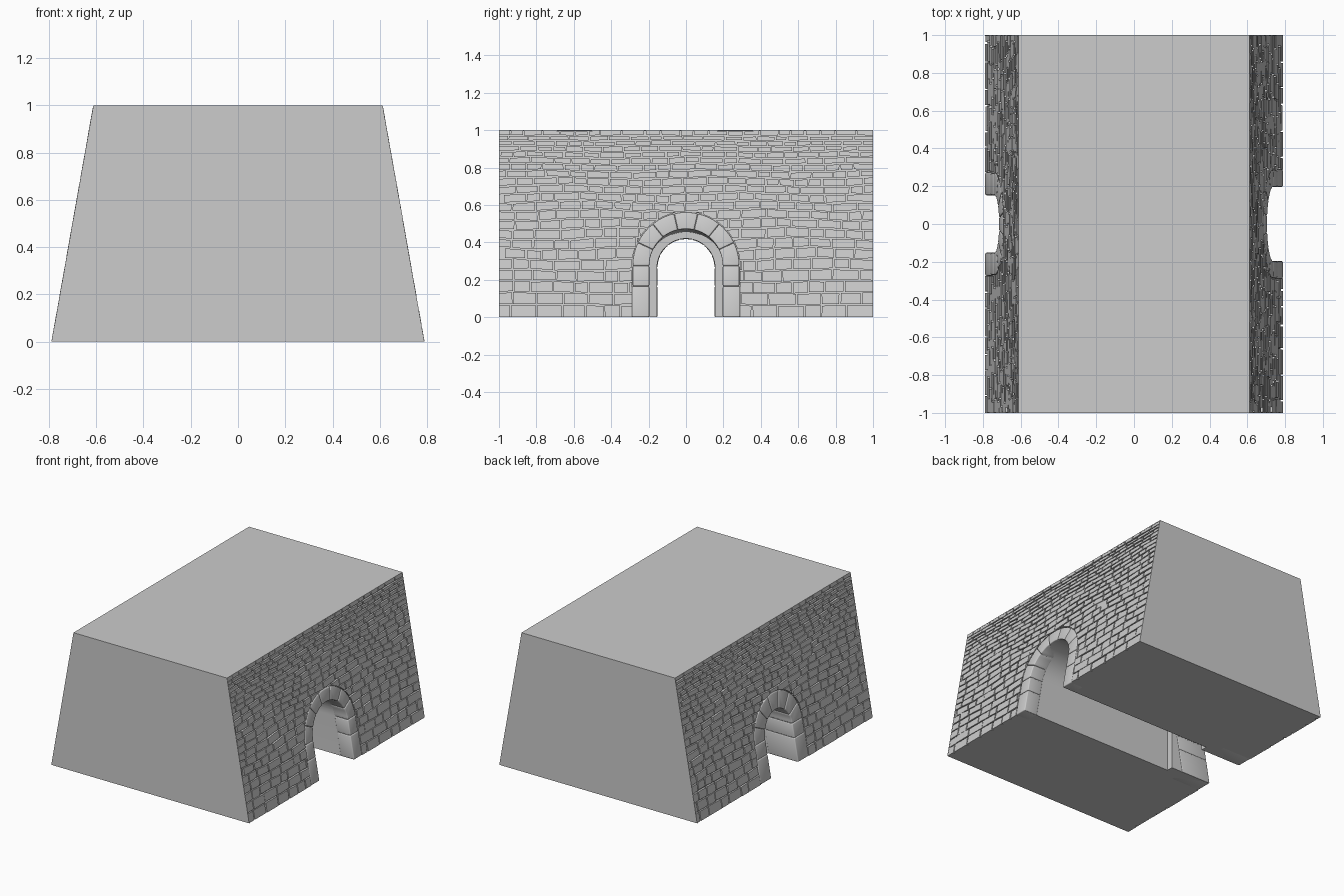
import bpy, bmesh, math, random
from math import sin, cos, pi

random.seed(4)
if "Cube" in bpy.data.objects:
    bpy.data.objects.remove(bpy.data.objects["Cube"])

BASE, SLOPE, INSET = 0.79, 0.177, 0.014
ROWS = 22
END, TOP = 0.996, 0.994

# The whole building is one plain grey
stone = bpy.data.materials.new("grey stone")
stone.use_nodes = True
stone.diffuse_color = (0.604, 0.604, 0.604, 1)
bsdf = stone.node_tree.nodes["Principled BSDF"]
bsdf.inputs["Base Color"].default_value = stone.diffuse_color


def face_x(side, depth=0.0):
    """x of the leaning wall at height z, pushed in by depth."""
    return lambda z: side * (BASE - SLOPE * z - depth)


def prism(bm, points, x_a, x_b, squash=1.0, spring=0.0):
    """Extrude a (y, z) outline between two x functions; squash lowers the
    first end above the spring line."""
    a = [bm.verts.new((x_a(z), y, spring + (z - spring) * squash
                       if z > spring else z)) for y, z in points]
    b = [bm.verts.new((x_b(z), y, z)) for y, z in points]
    bm.faces.new(a)
    bm.faces.new(b[::-1])
    for i in range(len(a)):
        j = (i + 1) % len(a)
        bm.faces.new((a[i], b[i], b[j], a[j]))


def box(y0, y1, z0, z1):
    return [(y0, z0), (y1, z0), (y1, z1), (y0, z1)]


def make(name, bm):
    bmesh.ops.recalc_face_normals(bm, faces=bm.faces[:])
    mesh = bpy.data.meshes.new(name)
    bm.to_mesh(mesh)
    bm.free()
    obj = bpy.data.objects.new(name, mesh)
    bpy.context.scene.collection.objects.link(obj)
    mesh.materials.append(stone)
    return obj


def bake(obj):
    dg = bpy.context.evaluated_depsgraph_get()
    mesh = bpy.data.meshes.new_from_object(obj.evaluated_get(dg))
    obj.modifiers.clear()
    obj.data = mesh


def cut(obj, points, x0, x1, squash=1.0, spring=0.0):
    """Cut an arched hole through an object."""
    bm = bmesh.new()
    prism(bm, points, lambda z: x0, lambda z: x1, squash, spring)
    cutter = make("cutter", bm)
    cutter.hide_render = True
    mod = obj.modifiers.new("hole", 'BOOLEAN')
    mod.operation, mod.solver, mod.object = 'DIFFERENCE', 'EXACT', cutter
    bake(obj)
    bpy.data.objects.remove(cutter)


def smooth(obj, angle):
    bpy.ops.object.select_all(action='DESELECT')
    obj.select_set(True)
    bpy.context.view_layer.objects.active = obj
    bpy.ops.object.shade_smooth_by_angle(angle=math.radians(angle))


def arch(r, spring, steps=28):
    """Round-headed outline reaching below the floor."""
    head = [(r * cos(pi * i / steps), spring + r * sin(pi * i / steps))
            for i in range(steps + 1)]
    return [(r, -0.1)] + head + [(-r, -0.1)]


# Solid block; the passage ceiling dips towards its narrower end
bm = bmesh.new()
prism(bm, box(-END, END, 0, TOP), face_x(1, INSET), face_x(-1, INSET))
block = make("block", bm)
cut(block, arch(0.2, 0.275), -0.46, 1, 0.9, 0.275)
cut(block, arch(0.155, 0.265), -1, -0.4)
smooth(block, 25)

# Plain end faces and roof that close the brick edges
bm = bmesh.new()
for outline in (box(-1, -END, 0, 1), box(END, 1, 0, 1), box(-END, END, TOP, 1)):
    prism(bm, outline, face_x(1, 0.001), face_x(-1, 0.001))
make("ends_and_roof", bm)

# Course heights shrink towards the top
heights = [0.068 - 0.043 * i / (ROWS - 1) for i in range(ROWS)]
total = sum(heights)
levels = [sum(heights[:i]) / total * TOP for i in range(ROWS + 1)]


def sag(y, z):
    """Uneven bedding of the courses."""
    return z + 0.03 * z * (1 - z) * sin(7 * y + 9 * z) + \
        0.012 * z * (1 - z) * sin(23 * y + 31 * z)


def jitter():
    return random.uniform(-0.002, 0.002)


def brick_wall(name, side, outer, spring):
    bm = bmesh.new()
    for row in range(ROWS):
        low, high = levels[row], levels[row + 1]
        width = 0.085 + 0.5 * (high - low)
        y = -1 - random.uniform(0, 0.7) * width
        while y < 1:
            end = y + width * random.uniform(0.65, 1.3)
            if 1 - end < 0.03:
                end = 1.1
            gap = random.uniform(0.0025, 0.005)
            a, b = max(y + gap, -END), min(end - gap, END)
            y = end
            if b - a < 0.02:
                continue
            z0 = low + (gap if row else 0)
            z1 = high - (gap if row < ROWS - 1 else 0)
            outline = []
            for py, pz in box(a, b, z0, z1):
                qy = py + (jitter() if abs(py) < END else 0)
                qz = sag(py, pz) + (jitter() if 0 < pz < TOP else 0)
                outline.append((qy, min(max(qz, 0), TOP)))
            prism(bm, outline, face_x(side, random.uniform(0, 0.003)),
                  face_x(side, INSET + 0.003))
    wall = make(name, bm)
    cut(wall, arch(outer + 0.004, spring), side * 0.5, side)


def arch_ring(name, side, inner, outer, spring, depth, count=7):
    """Two jamb stones each side and a ring of wedge stones."""
    bm = bmesh.new()
    for s in (-1, 1):
        for low, high in ((0, 0.165), (0.166, spring - 0.001)):
            wide = outer + (0.004 if low == 0 else 0)
            prism(bm, box(s * inner, s * wide, low, high),
                  face_x(side, 0.001), face_x(side, depth))
    for k in range(count):
        a0, a1 = pi * k / count + 0.003, pi * (k + 1) / count - 0.003
        turn = [a0 + (a1 - a0) * i / 4 for i in range(5)]
        pts = [(inner * cos(t), spring + inner * sin(t)) for t in turn]
        pts += [(outer * cos(t), spring + outer * sin(t)) for t in turn[::-1]]
        prism(bm, pts, face_x(side, 0.001), face_x(side, depth))
    ring = make(name, bm)
    mod = ring.modifiers.new("rounded edges", 'BEVEL')
    mod.width, mod.segments, mod.limit_method = 0.007, 3, 'ANGLE'
    mod.angle_limit = math.radians(40)
    bake(ring)
    smooth(ring, 50)


# Brick facings and arches on both leaning sides
brick_wall("left_bricks", 1, 0.285, 0.275)
brick_wall("right_bricks", -1, 0.27, 0.265)
arch_ring("left_arch", 1, 0.196, 0.285, 0.275, 0.11)
arch_ring("right_arch", -1, 0.152, 0.27, 0.265, 0.24)
